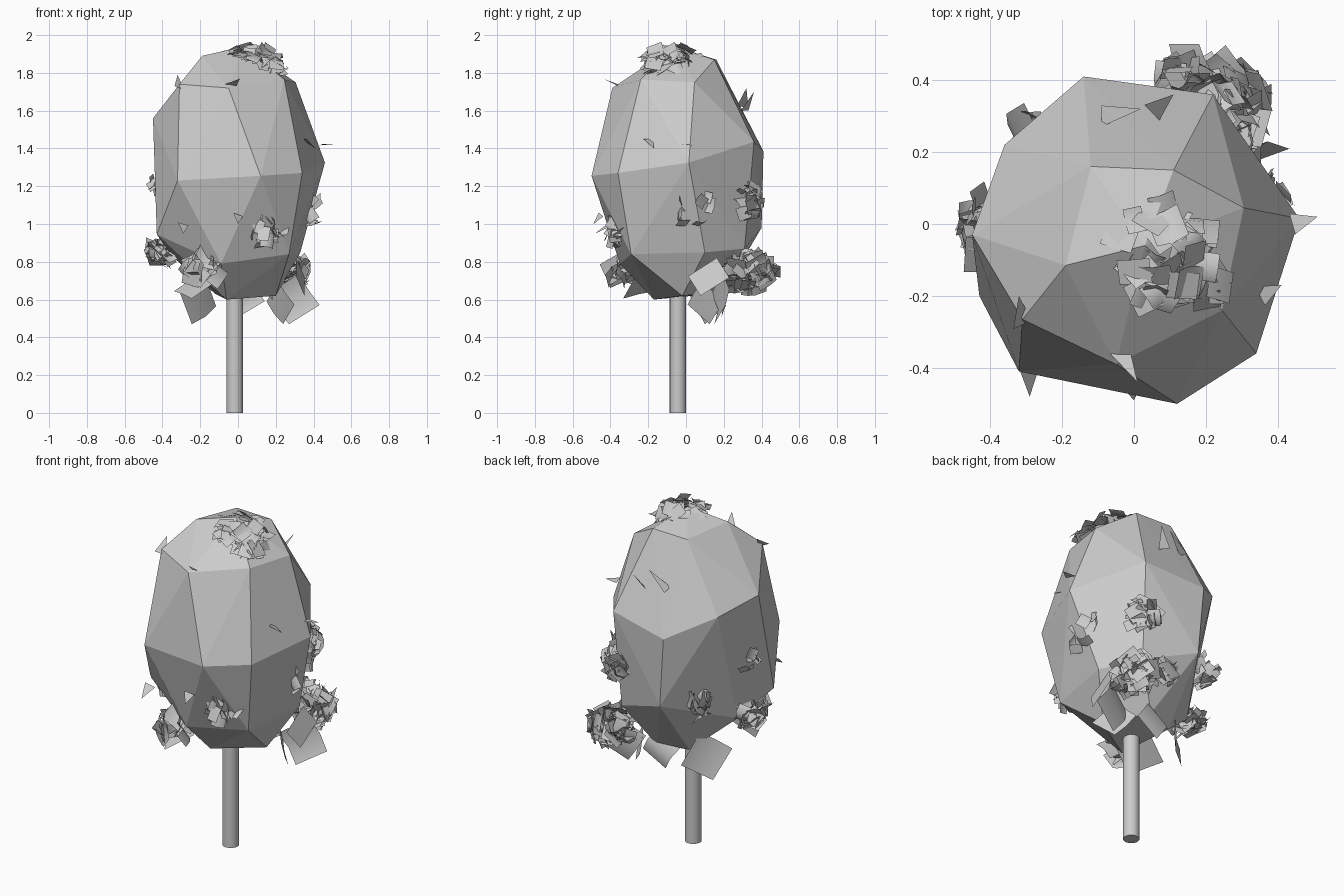
import bpy, bmesh, math, random
from mathutils import Vector, Matrix

random.seed(4)
grey = bpy.data.materials.new("plain grey")
grey.diffuse_color = (0.6, 0.6, 0.6, 1)


def finish(name, bm):
    mesh = bpy.data.meshes.new(name)
    bm.to_mesh(mesh)
    bm.free()
    mesh.materials.append(grey)
    obj = bpy.data.objects.new(name, mesh)
    bpy.context.collection.objects.link(obj)
    return obj


# Trunk: slim round post
bm = bmesh.new()
bmesh.ops.create_cone(bm, cap_ends=True, segments=16, radius1=0.044, radius2=0.044, depth=0.75,
                      matrix=Matrix.Translation((-0.017, -0.043, 0.375)))
for f in bm.faces:
    f.smooth = len(f.verts) == 4
finish("trunk", bm)

# Crown: irregular faceted egg wrapped around a few corner points
upper = [(0.03, -0.06, 1.94), (-0.12, 0.16, 1.87), (0.11, 0.15, 1.87), (0.305, 0.045, 1.75),
         (0.245, -0.24, 1.765), (-0.05, -0.39, 1.72), (-0.31, -0.265, 1.74), (-0.19, -0.115, 1.89)]
middle = [(-0.14, 0.41, 1.385), (0.22, 0.36, 1.435), (0.46, 0.015, 1.325), (0.34, -0.36, 1.27),
          (0.12, -0.50, 1.255), (-0.32, -0.41, 1.23), (-0.45, -0.03, 1.56), (-0.36, 0.22, 1.50)]
lower = [(-0.43, -0.20, 0.945), (-0.35, 0.02, 0.83), (-0.11, 0.40, 0.98), (-0.09, -0.35, 0.79),
         (0.27, -0.29, 0.84), (0.33, 0.10, 0.85), (0.20, 0.31, 0.87),
         (-0.06, -0.17, 0.60), (0.20, -0.02, 0.62), (-0.12, 0.14, 0.63), (0.05, 0.20, 0.64)]
bm = bmesh.new()
for p in upper + middle + lower:
    bm.verts.new(p)
bmesh.ops.convex_hull(bm, input=bm.verts)
finish("crown", bm)


def add_leaf(bm, centre, normal, size):
    """A square leaf bent across its middle and turned at random."""
    turn = normal.to_track_quat('Z', 'Y').to_matrix()
    turn = turn @ Matrix.Rotation(random.uniform(0, math.tau), 3, 'Z')
    bend = random.uniform(-0.2, 0.35) * size
    wide = size * random.uniform(0.7, 1.1)
    rows = []
    for u in (-0.5, 0, 0.5):
        rows.append([])
        for v in (-0.5, 0.5):
            p = centre + turn @ Vector((u * size, v * wide, -bend * abs(u) * 2))
            p.x = max(-0.51, min(0.51, p.x))
            p.y = max(-0.50, min(0.50, p.y))
            p.z = max(0.47, min(2.0, p.z))
            rows[-1].append(bm.verts.new(p))
    for a, b in zip(rows, rows[1:]):
        bm.faces.new((a[0], b[0], b[1], a[1])).smooth = True


def leaf_cluster(name, centre, spread, count, size, lift):
    """Leaves scattered in a flattened ball, facing outward with some disorder."""
    bm = bmesh.new()
    centre = Vector(centre)
    out = (centre - Vector((0, 0, 1.2))).normalized()
    for _ in range(count):
        d = Vector([random.gauss(0, 1) for _ in range(3)]).normalized()
        p = centre + Vector([d[i] * spread[i] for i in range(3)]) * random.uniform(0.5, 1)
        wild = Vector([random.gauss(0, 1) for _ in range(3)]).normalized()
        add_leaf(bm, p, d * 0.5 + out * lift + wild * 0.6, size * random.uniform(0.7, 1.2))
    finish(name, bm)


# Leaf tufts around the crown: centre, spread, count, leaf size, outward lean
tufts = {
    "top_leaves": ((0.07, -0.08, 1.89), (0.14, 0.13, 0.05), 60, 0.085, 0.8),
    "top_right_leaves": ((0.18, -0.10, 1.83), (0.09, 0.12, 0.06), 24, 0.08, 0.8),
    "back_right_leaves": ((0.27, 0.33, 0.74), (0.10, 0.11, 0.10), 65, 0.12, 0.5),
    "back_leaves": ((0.14, 0.41, 0.77), (0.08, 0.05, 0.06), 16, 0.10, 0.5),
    "back_middle_leaves": ((0.22, 0.34, 1.12), (0.09, 0.06, 0.09), 28, 0.08, 0.5),
    "left_leaves": ((-0.42, -0.03, 0.85), (0.06, 0.12, 0.07), 40, 0.085, 0.5),
    "left_upper_leaves": ((-0.43, 0.02, 1.20), (0.03, 0.07, 0.08), 7, 0.07, 0.4),
    "front_left_leaves": ((-0.20, -0.32, 0.75), (0.10, 0.08, 0.07), 14, 0.12, 0.4),
    "front_leaves": ((0.15, -0.38, 0.98), (0.10, 0.05, 0.10), 20, 0.075, 0.1),
    "right_leaves": ((0.38, 0.05, 1.05), (0.04, 0.16, 0.20), 8, 0.07, 0.1),
    "back_left_leaves": ((-0.28, 0.26, 0.98), (0.07, 0.07, 0.08), 12, 0.08, 0.4),
}
for name, spec in tufts.items():
    leaf_cluster(name, *spec)

# Large drooping leaves under the crown
bm = bmesh.new()
for c, n, s in [((0.29, 0.20, 0.60), (0.3, -1, 0.1), 0.20), ((0.22, 0.10, 0.58), (0.8, 0.6, 0.2), 0.17),
                ((-0.20, 0.10, 0.60), (-0.7, 0.7, 0.1), 0.20), ((-0.22, -0.22, 0.68), (-0.4, -0.4, 0.8), 0.20),
                ((0.33, 0.12, 0.72), (1, -0.2, 0.3), 0.18), ((0.02, 0.22, 0.63), (-0.2, 1, 0.2), 0.17)]:
    add_leaf(bm, Vector(c), Vector(n), s)
finish("drooping_leaves", bm)

# Pointed slivers poking through the crown
bm = bmesh.new()
for base, tip in [((-0.09, 0.30, 1.62), (0.02, 0.32, 1.72)), ((0.05, 0.31, 1.60), (0.11, 0.36, 1.70)),
                  ((-0.04, -0.35, 1.73), (0.01, -0.44, 1.77)), ((0.44, 0.0, 1.42), (0.51, 0.02, 1.42)),
                  ((0.35, -0.20, 1.45), (0.41, -0.17, 1.40)), ((-0.31, -0.28, 1.72), (-0.32, -0.20, 1.79)),
                  ((-0.29, -0.40, 1.0), (-0.29, -0.48, 0.95)), ((0.0, -0.45, 1.05), (0.0, -0.49, 1.0))]:
    b, t = Vector(base), Vector(tip)
    side = (t - b).cross(Vector((0.3, 0.2, 1))).normalized() * 0.03
    bm.faces.new([bm.verts.new(p) for p in (b + side, t, b - side)])
finish("leaf_slivers", bm)
